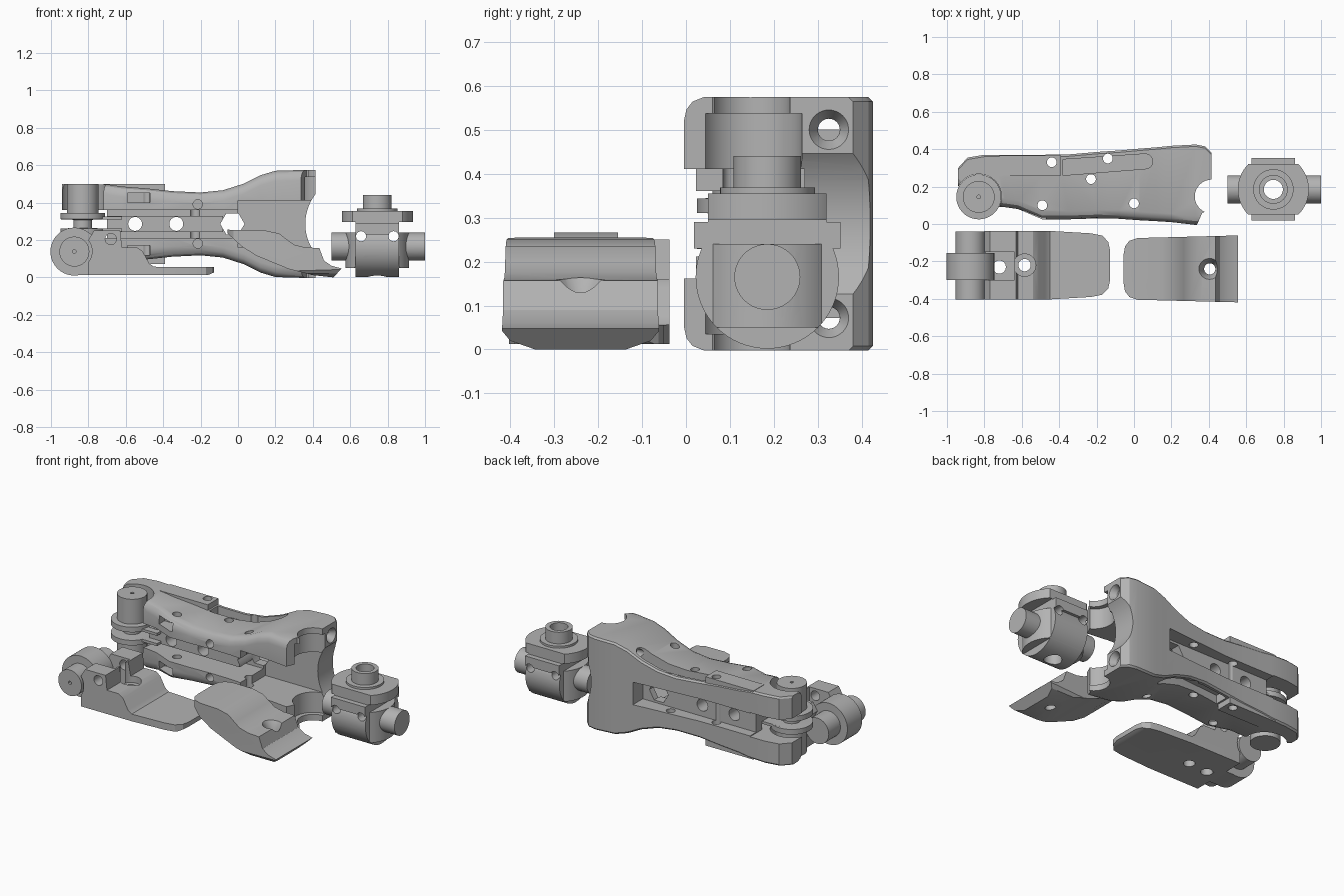
import bpy, bmesh, math
from mathutils import Vector

if "Cube" in bpy.data.objects:
    bpy.data.objects.remove(bpy.data.objects["Cube"], do_unlink=True)

grey = bpy.data.materials.new("plain grey")
grey.use_nodes = True
tone = (0.45, 0.45, 0.45, 1)
grey.diffuse_color = tone
grey.node_tree.nodes["Principled BSDF"].inputs["Base Color"].default_value = tone
parts = []


def finish(bm, name):
    bmesh.ops.recalc_face_normals(bm, faces=bm.faces)
    mesh = bpy.data.meshes.new(name)
    bm.to_mesh(mesh)
    bm.free()
    mesh.materials.append(grey)
    obj = bpy.data.objects.new(name, mesh)
    bpy.context.collection.objects.link(obj)
    return obj


def place(axis, a, b, t):
    return Vector({"x": (t, a, b), "y": (a, t, b), "z": (a, b, t)}[axis])


def loft(rings, name):
    """Closed skin through rings of equal length."""
    bm = bmesh.new()
    loops = [[bm.verts.new(p) for p in ring] for ring in rings]
    n = len(loops[0])
    for low, high in zip(loops, loops[1:]):
        for i in range(n):
            j = (i + 1) % n
            bm.faces.new((low[i], low[j], high[j], high[i]))
    bm.faces.new(loops[0][::-1])
    bm.faces.new(loops[-1])
    return finish(bm, name)


def prism(axis, points, lo, hi, name="cutter"):
    return loft([[place(axis, a, b, t) for a, b in points] for t in (lo, hi)], name)


def circle(a, b, r, n=40):
    return [(a + r * math.cos(math.tau * i / n), b + r * math.sin(math.tau * i / n))
            for i in range(n)]


def rod(axis, a, b, r, lo, hi, name="cutter", n=40):
    return prism(axis, circle(a, b, r, n), lo, hi, name)


def cone(axis, a, b, r1, r2, lo, hi, name="cutter"):
    return loft([[place(axis, p, q, t) for p, q in circle(a, b, r)]
                 for r, t in ((r1, lo), (r2, hi))], name)


def box(x1, x2, y1, y2, z1, z2, name="cutter"):
    return prism("z", [(x1, y1), (x2, y1), (x2, y2), (x1, y2)], z1, z2, name)


def combine(obj, tool, op="DIFFERENCE"):
    mod = obj.modifiers.new("combine", "BOOLEAN")
    mod.operation, mod.solver, mod.object = op, "EXACT", tool
    graph = bpy.context.evaluated_depsgraph_get()
    result = bpy.data.meshes.new_from_object(obj.evaluated_get(graph))
    obj.modifiers.clear()
    obj.data = result
    bpy.data.objects.remove(tool, do_unlink=True)


def mirrored(points, mid):
    """Close a half outline by reflecting its second coordinate."""
    return points + [(a, 2 * mid - b) for a, b in reversed(points)]


# Main frame: stations of x, front y, back y, half height
MID = 0.286
stations = [(-.94, .2, .3, .214), (-.89, .14, .355, .214), (-.8, .1, .37, .214),
            (-.69, .09, .37, .21), (-.62, .08, .37, .2), (-.49, .025, .37, .19),
            (-.35, .025, .372, .175), (-.2, .03, .385, .168), (-.08, .028, .393, .18),
            (.03, .02, .403, .215), (.12, .015, .41, .26), (.2, .01, .418, .284),
            (.33, -.005, .425, .288), (.38, -.005, .415, .288), (.415, 0, .38, .288)]
rings = []
for x, front, back, h in stations:
    half = [(back, h - .01), (back - .01, h), (front + .045, h),
            (front + .02, h - .01), (front + .006, h - .028), (front, h - .055)]
    ring = half + [(y, -z) for y, z in reversed(half)]
    rings.append([Vector((x, y, MID + z)) for y, z in ring])
frame = loft(rings, "main_frame")
parts.append(frame)

# Open channels between the two plates
combine(frame, box(-1.1, .02, -.1, .25, MID - .075, MID + .075))
combine(frame, box(.0, .5, -.1, .27, MID - .125, MID + .125))
combine(frame, box(-1.1, .08, .31, .6, MID - .07, MID + .07))
combine(frame, box(-1.1, -.7, -.1, .6, MID - .075, MID + .075))
# Central rib and raised rear rails
combine(frame, box(-.7, -.08, .13, .28, MID - .042, MID + .042), "UNION")
for s in (-1, 1):
    lo, hi = sorted((MID + s * .12, MID + s * .214))
    combine(frame, box(-.72, -.39, .26, .365, lo, hi), "UNION")
# Round seat for the pivot, end socket and saddle
combine(frame, rod("z", -.83, .145, .122, -.1, .7, n=64))
combine(frame, rod("z", .415, .147, .09, -.1, .7, n=64))
combine(frame, rod("z", .415, .147, .117, .035, .537, n=64))
combine(frame, prism("z", [(.33, -.02), (.365, .06), (.5, .1), (.5, -.02)], -.1, .7))
combine(frame, rod("y", .62, MID, .26, -.1, .6, n=96))
# Cross bores, hexagonal window and vertical bores
for x in (-.55, -.33):
    combine(frame, rod("y", x, MID, .037, -.1, .6))
combine(frame, rod("y", -.03, MID, .065, -.1, .6, n=6))
for x, y in ((-.44, .33), (-.14, .35), (-.23, .24), (-.49, .1), (0, .11)):
    combine(frame, rod("z", x, y, .026, -.1, .7, n=24))
for s in (-1, 1):
    # Long rounded pocket on each outer face
    arc = [(.06 + .04 * math.sin(t), .335 + .04 * math.cos(t))
           for t in (i * math.pi / 8 for i in range(9))]
    slot = arc + [(-.38, .26), (-.38, .345)]
    lo, hi = sorted((MID + s * .125, MID + s * .4))
    combine(frame, prism("z", slot, lo, hi))
    # Front pockets, front bores and end screw seats
    z = MID + s * .14
    combine(frame, box(-.59, -.47, -.1, .12, z - .025, z + .025))
    combine(frame, rod("y", -.215, MID + s * .105, .025, -.1, .2, n=24))
    z = MID + s * .214
    combine(frame, rod("x", .325, z, .025, 0, .5, n=24))
    combine(frame, cone("x", .325, z, .025, .046, .38, .417))

# Pivot spool with its two flanges
spool_profile = [(.085, -.214), (.085, -.059), (.12, -.057), (.12, -.025), (.05, -.022)]
spool_profile += [(r, -z) for r, z in reversed(spool_profile)]
spool = loft([[Vector((x, y, MID + z)) for x, y in circle(-.83, .145, r, 64)]
              for r, z in spool_profile], "pivot_spool")
combine(spool, rod("z", -.83, .145, .01, .4, .6, n=12))
parts.append(spool)
for s, side in ((-1, "lower"), (1, "upper")):
    z = MID + s * .032
    parts.append(box(-.82, -.62, .09, .25, z - .008, z + .008, side + "_pivot_lug"))

# Toe piece: side profile trimmed to a rounded plan
toe = prism("y", [(-.8, .012), (-.16, .013), (-.12, .03), (-.12, .055), (-.45, .057),
                  (-.475, .075), (-.51, .14), (-.54, .16), (-.62, .16), (-.63, .25),
                  (-.77, .25), (-.8, .2)], -.6, .1, "toe_piece")
plan = mirrored([(-.9, -.403), (-.45, -.403), (-.23, -.39), (-.17, -.378),
                 (-.138, -.345), (-.128, -.3)], -.22)
combine(toe, prism("z", plan, -.1, .5), "INTERSECT")
combine(toe, box(-.9, -.64, -.3, -.15, .07, .4))
combine(toe, rod("z", -.72, -.23, .035, -.1, .4))
combine(toe, rod("z", -.585, -.22, .033, -.1, .4))
combine(toe, rod("z", -.585, -.22, .06, .12, .4))
combine(toe, rod("y", -.68, .205, .03, -.6, .2))
combine(toe, rod("y", -.875, .14, .095, -.6, .2))
parts.append(toe)

# Toe hinge: knuckle, neck and pin
hinge = rod("y", -.875, .138, .128, -.3, -.155, "toe_hinge", 64)
combine(hinge, box(-.87, -.755, -.3, -.155, .012, .1), "UNION")
combine(hinge, rod("y", -.875, .138, .08, -.403, -.04, n=64), "UNION")
combine(hinge, rod("y", -.875, .138, .01, -.5, -.35, n=12))
parts.append(hinge)

# Heel piece: bent wedge with chamfered underside
heel = prism("y", [(-.055, .255), (.15, .25), (.22, .235), (.265, .2), (.3, .175),
                   (.36, .16), (.435, .157), (.46, .09), (.5, .062), (.555, .048),
                   (.51, 0), (.4, .012), (.27, .045), (.1, .115), (.02, .165),
                   (-.055, .235)], -.6, .1, "heel_piece")
plan = mirrored([(.6, -.42), (.02, -.405), (-.025, -.39), (-.048, -.36), (-.055, -.32)], -.24)
combine(heel, prism("z", plan, -.1, .5), "INTERSECT")
half = [(.4, -.43), (.05, -.425), (.02, -.4), (-.001, -.34)]
section = [(y, z) for z, y in mirrored(half, -.24)]
combine(heel, prism("x", section, -.2, .7), "INTERSECT")
combine(heel, rod("z", .405, -.24, .03, -.1, .4))
combine(heel, cone("z", .405, -.24, .03, .062, .11, .17))
parts.append(heel)

# Universal joint: crossed drums, ears, shaft and post
CX, CY, CZ = .745, .185, .165
joint = rod("x", CY, CZ, .163, CX - .117, CX + .117, "joint_block", 64)
drum = rod("z", CX, CY, .17, .05, .24, "drum", 64)
combine(drum, rod("x", CY, CZ, .163, .5, 1, n=64), "INTERSECT")
combine(joint, drum, "UNION")
combine(joint, box(CX - .117, CX + .117, CY - .135, CY + .135, .2, .3), "UNION")
combine(joint, box(CX - .117, CX + .117, CY - .167, CY + .167, .23, .29), "UNION")
collar = rod("z", CX, CY, .19, .295, .355, "collar", 64)
combine(collar, box(.5, 1, CY - .135, CY + .135, .2, .4), "INTERSECT")
combine(joint, collar, "UNION")
combine(joint, rod("z", CX, CY, .108, .34, .368), "UNION")
combine(joint, rod("z", CX, CY, .077, .35, .44), "UNION")
combine(joint, rod("x", CY, CZ, .075, .5, 1), "UNION")
combine(joint, rod("z", CX, CY, .051, -.1, .6))
for x in (CX - .087, CX + .087):
    combine(joint, rod("y", x, .22, .027, -.1, .5, n=24))
parts.append(joint)

# Smooth shading with crisp edges
bpy.ops.object.select_all(action="DESELECT")
for obj in parts:
    obj.select_set(True)
bpy.context.view_layer.objects.active = frame
bpy.ops.object.shade_smooth_by_angle(angle=math.radians(30))
